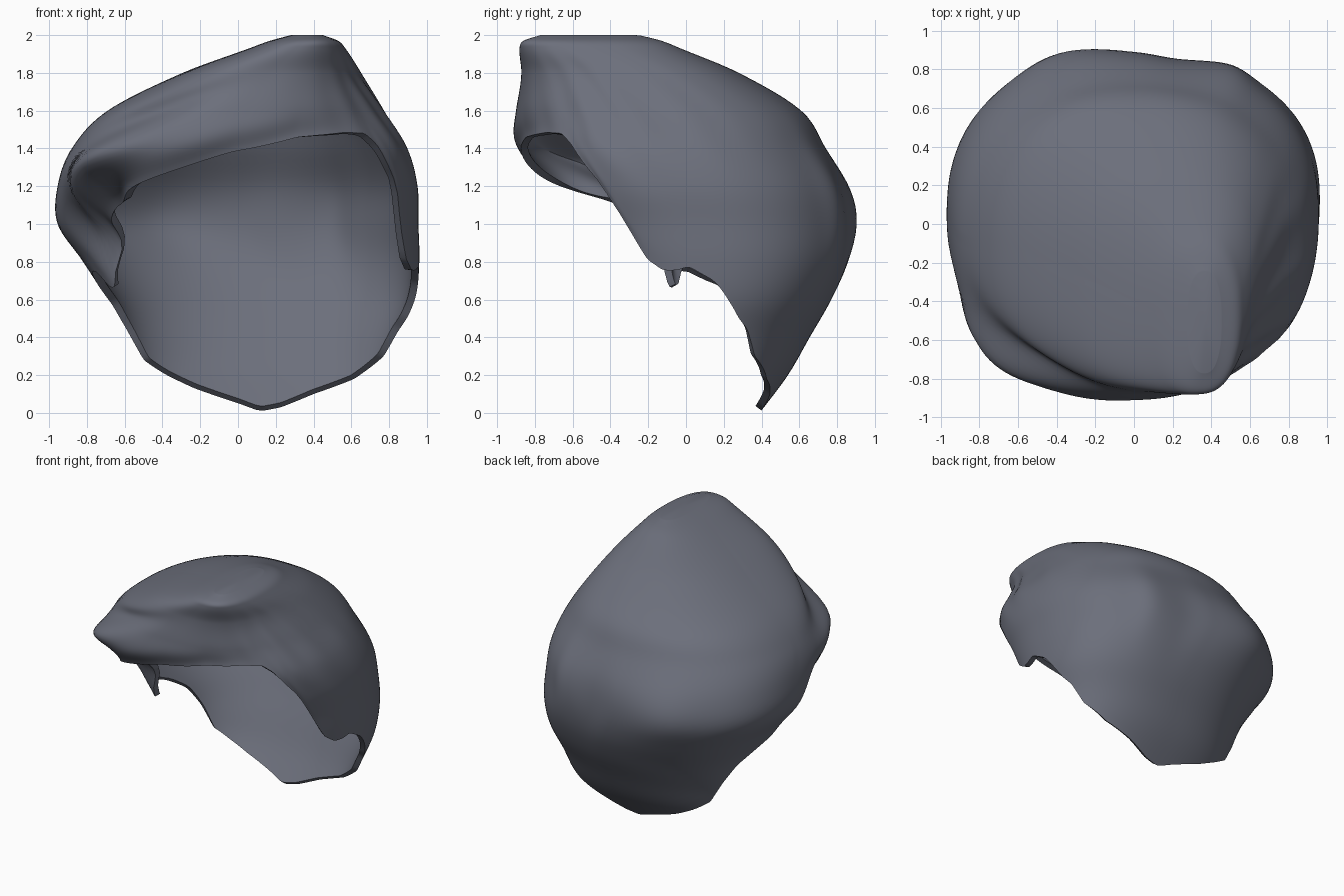
import bpy, math

if "Cube" in bpy.data.objects:
    bpy.data.objects.remove(bpy.data.objects["Cube"])

# Horizontal slices of the hair volume: z, x min, x max, y min, y max
SLICES = [
    (0.0, -0.48, 0.72, -0.15, 0.39),
    (0.2, -0.58, 0.80, -0.25, 0.54),
    (0.4, -0.64, 0.87, -0.40, 0.655),
    (0.6, -0.70, 0.94, -0.50, 0.77),
    (0.8, -0.82, 0.96, -0.60, 0.855),
    (1.0, -0.955, 0.955, -0.72, 0.885),
    (1.2, -0.955, 0.95, -0.84, 0.85),
    (1.4, -0.88, 0.895, -0.925, 0.74),
    (1.6, -0.69, 0.775, -0.90, 0.61),
    (1.8, -0.29, 0.66, -0.87, 0.28),
    (1.93, 0.06, 0.57, -0.88, -0.03),
    (1.97, 0.17, 0.53, -0.86, -0.13),
    (2.0, 0.28, 0.45, -0.77, -0.25),
]

# Hairline: angle around the head in degrees (-90 is the front), height
HAIRLINE = [
    (-180, 0.69), (-172, 0.75), (-168, 0.75), (-165, 0.66), (-161.5, 0.67),
    (-159, 0.80), (-155, 0.97), (-146, 1.09), (-132, 1.16), (-106, 1.30),
    (-90, 1.39), (-71, 1.46), (-50, 1.485), (-40, 1.48), (-35, 1.42),
    (-29, 1.20), (-27, 1.00), (-24.5, 0.82), (-18, 0.755), (-12, 0.755),
    (-7, 0.775), (0, 0.71), (7, 0.58), (12, 0.50), (18, 0.44), (26, 0.30),
    (45, 0.18), (67, 0.10), (82, 0.03), (90, 0.01), (98, 0.05), (118, 0.13),
    (132, 0.20), (146, 0.28), (155, 0.44), (166, 0.58), (180, 0.69),
]


def hairline(deg):
    for (a, za), (b, zb) in zip(HAIRLINE, HAIRLINE[1:]):
        if a <= deg <= b:
            return za + (zb - za) * (deg - a) / (b - a)


def slope(i, k):
    a, b = SLICES[max(i - 1, 0)], SLICES[min(i + 1, len(SLICES) - 1)]
    return (b[k] - a[k]) / (b[0] - a[0])


def slice_at(z):
    """Smoothly interpolated slice extents."""
    i = 0
    while i < len(SLICES) - 2 and z > SLICES[i + 1][0]:
        i += 1
    a, b = SLICES[i], SLICES[i + 1]
    h = b[0] - a[0]
    t = min(max((z - a[0]) / h, 0), 1)
    t2, t3 = t * t, t ** 3
    return [(2 * t3 - 3 * t2 + 1) * a[k] + (t3 - 2 * t2 + t) * h * slope(i, k)
            + (3 * t2 - 2 * t3) * b[k] + (t3 - t2) * h * slope(i + 1, k)
            for k in range(1, 5)]


def bell(v, centre, width):
    return math.exp(-((v - centre) / width) ** 2)


def surface(deg, z, rim):
    x0, x1, y0, y1 = slice_at(z)
    up = z - rim
    # fringe curls under at the hairline, most strongly at its left end
    tuck = 0.22 * bell(deg, -144, 15) * bell(up, 0, 0.13)
    tuck += 0.06 * bell(deg, -85, 38) * bell(up, 0, 0.09)
    # left sideburn strip sits inside the volume behind it
    tuck += 0.17 * bell(deg, -159, 7) * bell(z, 0.95, 0.17)
    # swept crease, full crown above it, fringe lobe hanging out below it
    crease = 1.52 + (deg + 145) * 0.0043
    tuck += 0.075 * bell(deg, -133, 24) * bell(z, crease, 0.085)
    tuck -= 0.07 * bell(deg, -135, 28) * bell(z, 1.82, 0.12)
    tuck -= 0.075 * bell(deg, -139, 17) * bell(z, crease - 0.19, 0.11)
    # crown falls away a little earlier on the right
    tuck += 0.05 * bell(deg, -25, 28) * bell(z, 1.8, 0.13)
    # back locks and right side strands
    tuck -= 0.05 * bell(deg, 108, 16) * bell(z, 1.05, 0.24)
    tuck += 0.025 * bell(deg, 80, 9) * bell(z, 1.0, 0.35)
    tuck -= 0.03 * bell(deg, 61, 8) * bell(z, 1.1, 0.3)
    tuck += 0.01 * math.sin(deg * 0.35 + z * 9) * bell(deg, -20, 30) * bell(z, 1.6, 0.25)
    r = 1 - tuck
    # slices become squarer toward the crown
    power = 0.87 - 0.04 * min(max((z - 1.45) / 0.35, 0), 1)
    a = math.radians(deg)
    c, s = (math.copysign(abs(v) ** power, v) for v in (math.cos(a), math.sin(a)))
    return ((x0 + x1) / 2 + (x1 - x0) / 2 * r * c,
            (y0 + y1) / 2 + (y1 - y0) / 2 * r * s, z)


# Hair shell: rings from the hairline up to the crown
COLS, ROWS = 288, 56
verts, faces = [], []
for i in range(ROWS):
    for j in range(COLS):
        deg = -180 + 360 * j / COLS
        rim = sum(hairline((deg + d + 180) % 360 - 180) for d in (-1, 0, 1)) / 3
        z = rim + (2 - rim) * math.sin(i / ROWS * math.pi / 2)
        verts.append(surface(deg, z, rim))
verts.append((0.37, -0.5, 2.0))
for i in range(ROWS - 1):
    for j in range(COLS):
        k = (j + 1) % COLS
        faces.append((i * COLS + j, i * COLS + k, (i + 1) * COLS + k, (i + 1) * COLS + j))
top = (ROWS - 1) * COLS
for j in range(COLS):
    faces.append((top + j, top + (j + 1) % COLS, len(verts) - 1))

mesh = bpy.data.meshes.new("hair_shell")
mesh.from_pydata(verts, [], faces)
hair = bpy.data.objects.new("hair_shell", mesh)
bpy.context.collection.objects.link(hair)

# Slate grey colour
slate = bpy.data.materials.new("slate_grey")
slate.diffuse_color = (0.15, 0.16, 0.20, 1)
slate.use_nodes = True
slate.node_tree.nodes["Principled BSDF"].inputs["Base Color"].default_value = slate.diffuse_color
mesh.materials.append(slate)

# Wall thickness and smooth shading with a crisp rim
wall = hair.modifiers.new("wall", "SOLIDIFY")
wall.thickness = 0.04
wall.offset = -1
bpy.context.view_layer.objects.active = hair
hair.select_set(True)
bpy.ops.object.modifier_apply(modifier="wall")
bpy.ops.object.shade_smooth_by_angle(angle=math.radians(50))
